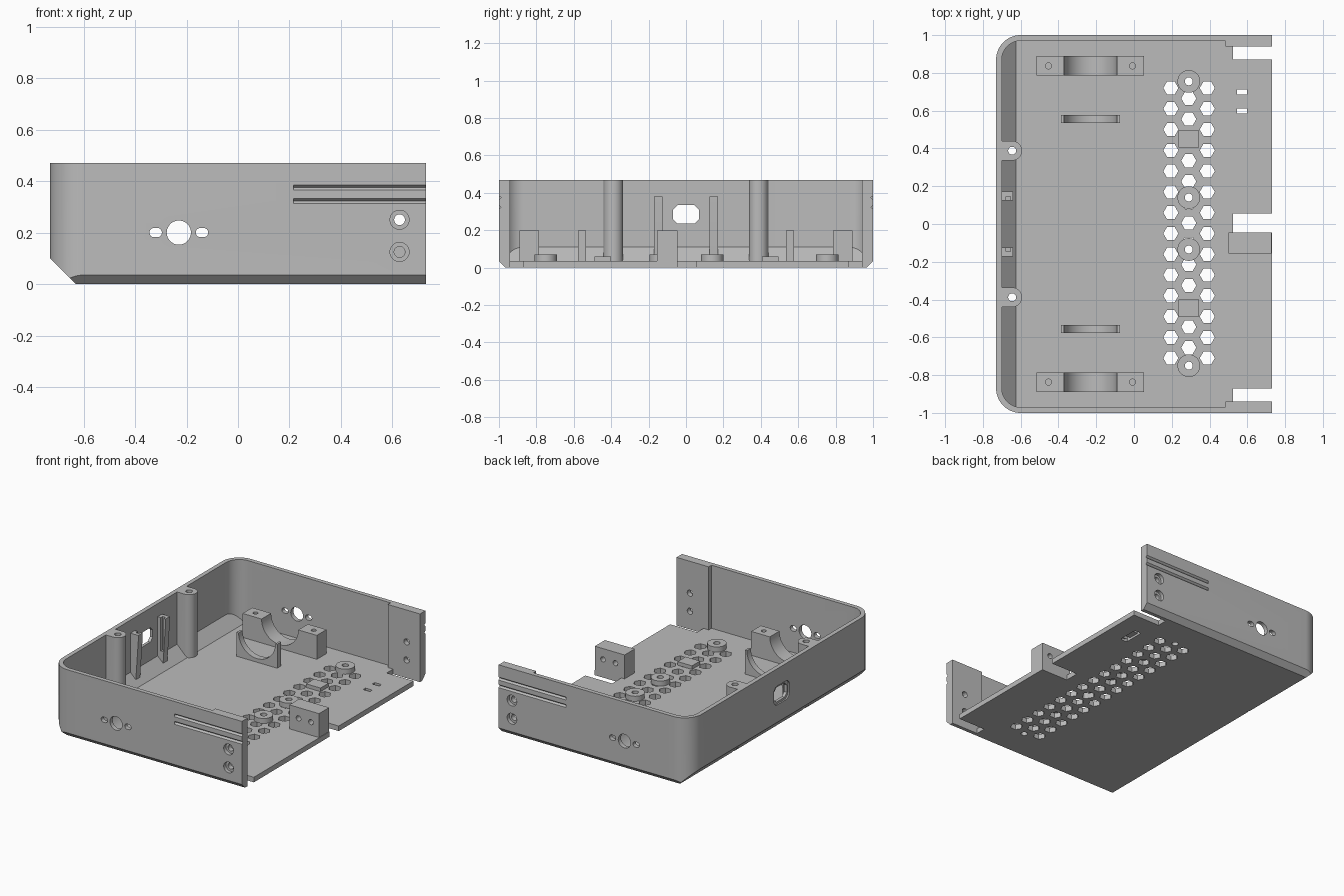
import bpy, bmesh
from math import sin, cos, pi, radians

cube = bpy.data.objects.get("Cube")
if cube:
    bpy.data.objects.remove(cube)

GREY = (0.5, 0.5, 0.5, 1)
mat = bpy.data.materials.new("matte_grey")
mat.use_nodes = True
mat.diffuse_color = GREY
mat.node_tree.nodes["Principled BSDF"].inputs["Base Color"].default_value = GREY

TOP, FLOOR = 0.47, 0.035


def rect(a0, a1, b0, b1):
    return [(a0, b0), (a1, b0), (a1, b1), (a0, b1)]


def rounded(a0, a1, b0, b1, r, n=16):
    """Rectangle outline with rounded corners."""
    pts = []
    corners = [(a1 - r, b1 - r), (a0 + r, b1 - r), (a0 + r, b0 + r), (a1 - r, b0 + r)]
    for k, (a, b) in enumerate(corners):
        for i in range(n + 1):
            t = (k + i / n) * pi / 2
            pts.append((a + r * cos(t), b + r * sin(t)))
    return pts


def ring(a, b, r, n=40):
    return [(a + r * cos(2 * pi * i / n), b + r * sin(2 * pi * i / n)) for i in range(n)]


def prism(name, pts, axis, lo, hi, planes=()):
    """Extrude an outline along an axis, then trim it with planes (point, normal)."""
    place = {"x": lambda a, b, h: (h, a, b),
             "y": lambda a, b, h: (a, h, b),
             "z": lambda a, b, h: (a, b, h)}[axis]
    bm = bmesh.new()
    low = [bm.verts.new(place(a, b, lo)) for a, b in pts]
    high = [bm.verts.new(place(a, b, hi)) for a, b in pts]
    bm.faces.new(low)
    bm.faces.new(high)
    for i in range(len(pts)):
        j = (i + 1) % len(pts)
        bm.faces.new((low[i], low[j], high[j], high[i]))
    bmesh.ops.remove_doubles(bm, verts=bm.verts, dist=1e-5)
    for co, no in planes:
        bmesh.ops.bisect_plane(bm, geom=bm.verts[:] + bm.edges[:] + bm.faces[:],
                               plane_co=co, plane_no=no, clear_outer=True)
        bmesh.ops.holes_fill(bm, edges=bm.edges[:], sides=0)
    bmesh.ops.recalc_face_normals(bm, faces=bm.faces)
    mesh = bpy.data.meshes.new(name)
    bm.to_mesh(mesh)
    bm.free()
    mesh.materials.append(mat)
    obj = bpy.data.objects.new(name, mesh)
    bpy.context.collection.objects.link(obj)
    return obj


def carve(obj, cutters):
    """Subtract every cutter from the object and delete the cutters."""
    bpy.context.view_layer.objects.active = obj
    for c in cutters:
        mod = obj.modifiers.new("cut", "BOOLEAN")
        mod.operation, mod.solver, mod.object = "DIFFERENCE", "EXACT", c
        bpy.ops.object.modifier_apply(modifier=mod.name)
        bpy.data.objects.remove(c)
    return obj


def cut(pts, axis, lo, hi):
    return prism("cutter", pts, axis, lo, hi)


# Tray: rounded body with chamfered bottom edges
tray = prism("tray", rounded(-0.73, 1.5, -1, 1, 0.13), "z", 0, TOP, [
    ((0.73, 0, 0), (1, 0, 0)),
    ((-0.63, 0, 0), (-1, 0, -1)),
    ((0, 0.965, 0), (0, 1, -1)),
    ((0, -0.965, 0), (0, -1, -1))])

# Cavity, leaving the screw posts and the thick wall ends standing
cavity = prism("cavity", rounded(-0.7, 1.5, -0.97, 0.97, 0.1), "z", FLOOR, 0.6,
               [((-0.625, 0, FLOOR), (-1, 0, -1))])
keep = [cut(rounded(-0.95, -0.593, s * 0.388 - 0.052, s * 0.388 + 0.052, 0.0519), "z", -0.2, 0.8)
        for s in (-1, 1)]
keep += [cut(rect(0.485, 2, s * 1.07 - 0.13, s * 1.07 + 0.13), "z", -0.2, 0.8) for s in (-1, 1)]
carve(cavity, keep)
carve(tray, [cavity])

cuts = []
# Floor notches
for y0, y1 in ((0.87, 0.94), (-0.94, -0.87), (-0.045, 0.055)):
    cuts.append(cut(rect(0.525, 0.9, y0, y1), "z", -0.1, 0.3))

# Hexagonal vents in three staggered columns
for x, count in ((0.195, 14), (0.29, 13), (0.388, 14)):
    for i in range(count):
        y = 0.005 + 0.11 * (i - (count - 1) / 2)
        cuts.append(cut(ring(x, y, 0.04, 6), "z", -0.1, 0.1))

# Cable tie slots and their recess underneath
for y in (0.598, 0.698):
    cuts.append(cut(rect(0.545, 0.597, y - 0.013, y + 0.013), "z", -0.1, 0.1))
cuts.append(cut(rounded(0.545, 0.597, 0.575, 0.721, 0.02), "z", -0.1, 0.015))

# Post screw holes
for s in (-1, 1):
    cuts.append(cut(ring(-0.645, s * 0.388, 0.021), "z", -0.1, 0.7))

# Window in the end wall
octagon = [(-0.07, 0.26), (-0.045, 0.235), (0.045, 0.235), (0.07, 0.26),
           (0.07, 0.31), (0.045, 0.335), (-0.045, 0.335), (-0.07, 0.31)]
cuts.append(cut(octagon, "x", -0.9, -0.69))
cuts.append(cut(rounded(-0.085, 0.085, 0.22, 0.35, 0.04), "x", -0.9, -0.72))

# Side wall holes, grooves and countersunk screw holes
for s in (-1, 1):
    def side(pts, inner, outer=1.2):
        cuts.append(cut(pts, "y", *sorted((s * inner, s * outer))))
    side(ring(-0.23, 0.2, 0.047), 0.92)
    for x in (-0.32, -0.14):
        side(rounded(x - 0.024, x + 0.024, 0.182, 0.218, 0.0175), 0.92)
    for z in (0.25, 0.125):
        side(ring(0.628, z, 0.021), 0.9)
        side(ring(0.628, z, 0.037), 0.975)
    for z in (0.375, 0.323):
        groove = [(s * 1.002, z - 0.012), (s * 0.988, z), (s * 1.002, z + 0.012)]
        cuts.append(cut(groove, "x", 0.215, 0.9))

# Standoff holes through the floor
standoffs = (0.755, 0.14, -0.135, -0.75)
for y in standoffs:
    cuts.append(cut(ring(0.29, y, 0.021), "z", -0.1, 0.2))
carve(tray, cuts)

parts = [tray]

# Round standoffs and square pads
for i, y in enumerate(standoffs):
    boss = prism(f"standoff_{i + 1}", ring(0.29, y, 0.06), "z", FLOOR, 0.07)
    parts.append(carve(boss, [cut(ring(0.29, y, 0.021), "z", 0, 0.2)]))
for name, y in (("back_pad", 0.45), ("front_pad", -0.445)):
    parts.append(prism(name, rect(0.235, 0.345, y - 0.044, y + 0.044), "z", FLOOR, 0.06))

# Cradles and clips, one set on each side
for name, s in (("back", 1), ("front", -1)):
    def bore():
        return cut(ring(-0.23, 0.2, 0.14, 64), "y", -1, 1)
    y0, y1 = sorted((s * 0.785, s * 0.89))
    block = prism(name + "_cradle", rect(-0.515, 0.052, FLOOR, 0.2), "y", y0, y1)
    screws = [cut(ring(x, s * 0.837, 0.016, 24), "z", 0.1, 0.3) for x in (-0.453, -0.008)]
    parts.append(carve(block, [bore()] + screws))

    y0, y1 = sorted((s * 0.535, s * 0.578))
    saddle = prism(name + "_saddle", rect(-0.387, -0.075, FLOOR, 0.2), "y", y0, y1)
    parts.append(carve(saddle, [bore()]))

    y0, y1 = sorted((s * 0.125, s * 0.172))
    arm = [(-0.71, 0.38), (-0.64, 0.38), (-0.64, 0.35), (-0.66, 0.06), (-0.71, 0.1)]
    clip = prism(name + "_clip", arm, "y", y0, y1)
    y0, y1 = sorted((s * 0.1, s * 0.145))
    parts.append(carve(clip, [cut(rect(-0.677, -0.655, 0.15, 0.5), "y", y0, y1)]))

# Fixing block at the open end
block = prism("fixing_block", rect(0.5, 0.727, -0.155, -0.045), "z", 0, 0.2)
parts.append(carve(block, [cut(ring(x, 0.125, 0.018, 24), "y", -0.3, 0.1) for x in (0.57, 0.665)]))

# Smooth the curved walls, keep the edges sharp
bpy.ops.object.select_all(action="DESELECT")
for p in parts:
    p.select_set(True)
bpy.context.view_layer.objects.active = tray
bpy.ops.object.shade_smooth_by_angle(angle=radians(25))
